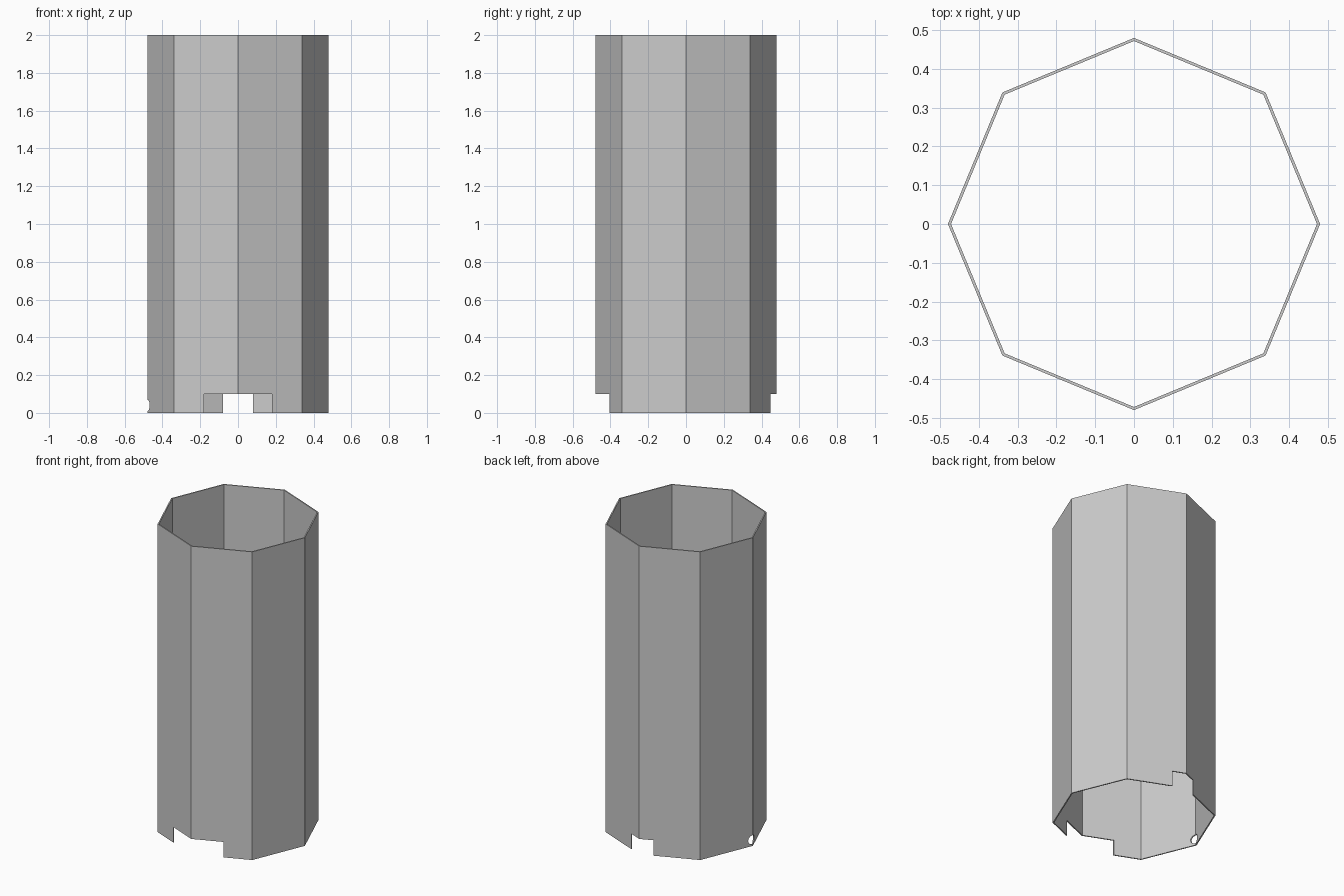
import bpy
from math import pi

cube = bpy.data.objects.get("Cube")
if cube:
    bpy.data.objects.remove(cube, do_unlink=True)

HEIGHT = 2.0
OUTER = 0.48
INNER = 0.472
NOTCH_TOP = 0.1

# Single grey material
grey = bpy.data.materials.new("light_grey")
grey.use_nodes = True
colour = (0.604, 0.604, 0.604, 1)
grey.diffuse_color = colour
grey.node_tree.nodes["Principled BSDF"].inputs["Base Color"].default_value = colour


def cylinder(name, sides, radius, depth, location, rotation=(0, 0, 0)):
    bpy.ops.mesh.primitive_cylinder_add(
        vertices=sides, radius=radius, depth=depth, location=location, rotation=rotation)
    obj = bpy.context.object
    obj.name = name
    obj.data.materials.append(grey)
    return obj


def box(name, size, location):
    bpy.ops.mesh.primitive_cube_add(size=1, location=location)
    obj = bpy.context.object
    obj.name = name
    obj.scale = size
    obj.data.materials.append(grey)
    return obj


def cut(target, cutter):
    cutter.hide_render = True
    mod = target.modifiers.new(cutter.name, 'BOOLEAN')
    mod.operation = 'DIFFERENCE'
    mod.solver = 'EXACT'
    mod.object = cutter
    bpy.context.view_layer.objects.active = target
    bpy.ops.object.modifier_apply(modifier=mod.name)
    bpy.data.objects.remove(cutter, do_unlink=True)


# Eight-sided thin-walled tube with corners on the axes
tube = cylinder("octagonal_tube", 8, OUTER, HEIGHT, (0, 0, HEIGHT / 2))
cut(tube, cylinder("bore", 8, INNER, HEIGHT + 0.4, (0, 0, HEIGHT / 2)))

# Wide front notch and narrow back notch in the bottom edge
for name, width, y in (("front_notch", 0.36, -0.45), ("back_notch", 0.16, 0.45)):
    cut(tube, box(name, (width, 0.3, NOTCH_TOP * 2), (0, y, 0)))

# Small round hole through the right corner
cut(tube, cylinder("corner_hole", 24, 0.03, 0.3, (-0.45, 0, 0.04), (0, pi / 2, 0)))

for face in tube.data.polygons:
    face.use_smooth = False
    face.material_index = 0
